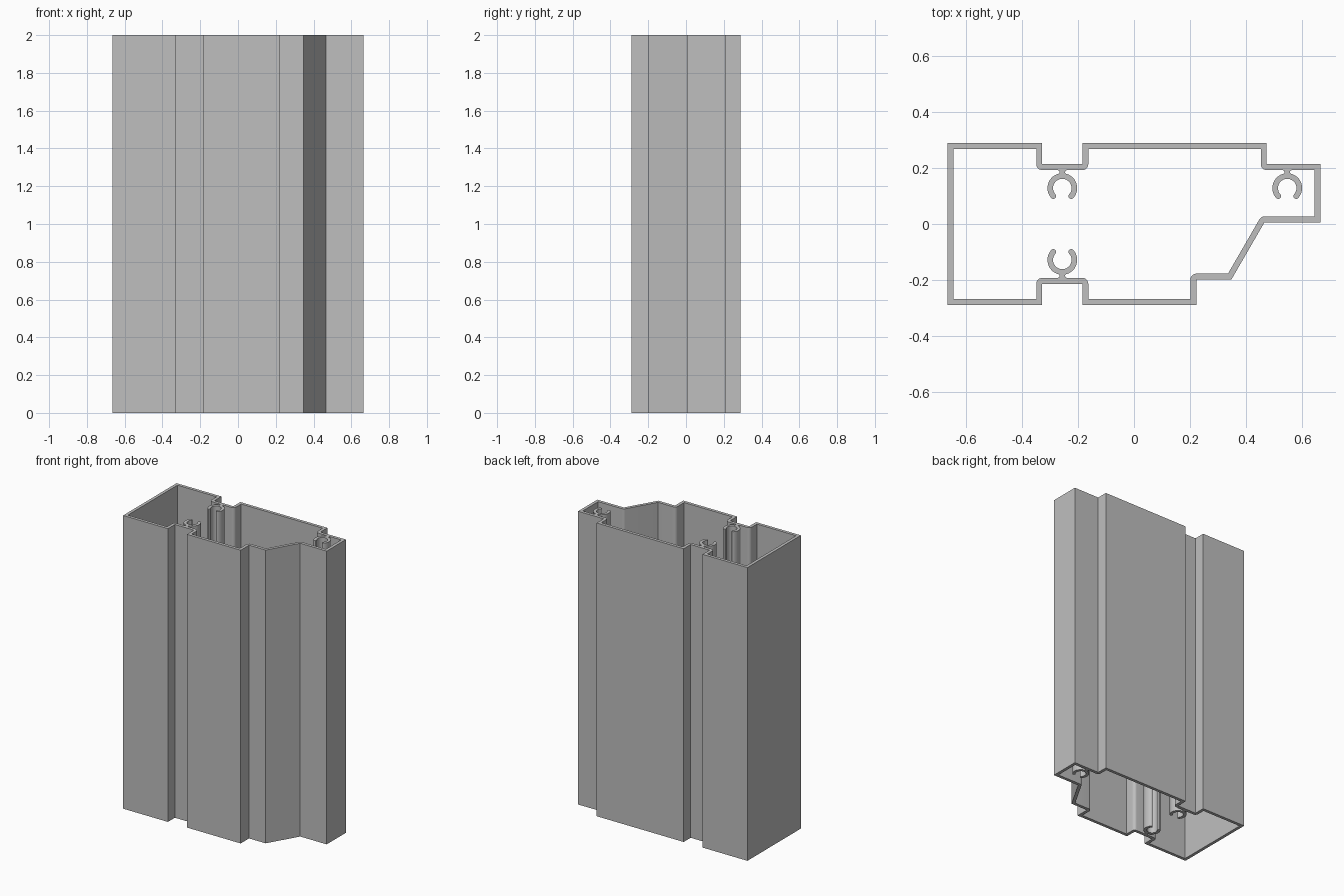
import bpy, bmesh, math
from mathutils import Vector

cube = bpy.data.objects.get("Cube")
if cube:
    bpy.data.objects.remove(cube)

LENGTH = 2.0
WALL = 0.021

metal = bpy.data.materials.new("plain grey metal")
metal.use_nodes = True
metal.diffuse_color = (0.52, 0.52, 0.52, 1)
metal.node_tree.nodes["Principled BSDF"].inputs["Base Color"].default_value = metal.diffuse_color


def extrude_profile(name, loops):
    """Fill closed 2D loops (the second one is a hole) and extrude them upwards."""
    bm = bmesh.new()
    edges = []
    for loop in loops:
        verts = [bm.verts.new((p[0], p[1], 0)) for p in loop]
        edges += [bm.edges.new((a, b)) for a, b in zip(verts, verts[1:] + verts[:1])]
    bmesh.ops.triangle_fill(bm, edges=edges, use_beauty=True)
    result = bmesh.ops.extrude_face_region(bm, geom=bm.faces[:])
    top = [g for g in result["geom"] if isinstance(g, bmesh.types.BMVert)]
    bmesh.ops.translate(bm, verts=top, vec=(0, 0, LENGTH))
    bmesh.ops.recalc_face_normals(bm, faces=bm.faces[:])
    mesh = bpy.data.meshes.new(name)
    bm.to_mesh(mesh)
    bm.free()
    mesh.materials.append(metal)
    obj = bpy.data.objects.new(name, mesh)
    bpy.context.collection.objects.link(obj)
    bpy.ops.object.select_all(action="DESELECT")
    obj.select_set(True)
    bpy.context.view_layer.objects.active = obj
    bpy.ops.object.shade_smooth_by_angle(angle=math.radians(30))
    return obj


def arc(cx, cy, r, a0, a1, steps):
    angles = [math.radians(a0 + (a1 - a0) * i / steps) for i in range(steps + 1)]
    return [(cx + r * math.cos(a), cy + r * math.sin(a)) for a in angles]


def inset_loop(points, dist):
    """Offset a counter-clockwise outline inwards, rounding the re-entrant corners."""
    out = []
    for i, p in enumerate(points):
        before = (Vector(p) - Vector(points[i - 1])).normalized()
        after = (Vector(points[(i + 1) % len(points)]) - Vector(p)).normalized()
        n0, n1 = Vector((-before.y, before.x)), Vector((-after.y, after.x))
        if before.cross(after) > 0:
            out.append(Vector(p) + (n0 + n1) * dist / (1 + n0.dot(n1)))
        else:
            a0 = math.degrees(math.atan2(n0.y, n0.x))
            turn = math.degrees(math.acos(max(-1, min(1, n0.dot(n1)))))
            out += arc(p[0], p[1], dist, a0, a0 - turn, 6)
    return out


# Hollow tube wall with grooves, a step and a sloped side
X, Y, GROOVE = 0.665, 0.288, 0.213
G0, G1 = -0.327, -0.184
outline = [
    (-X, -Y), (G0, -Y), (G0, -GROOVE), (G1, -GROOVE), (G1, -Y),
    (0.222, -Y), (0.222, -0.198), (0.347, -0.198), (0.465, 0.006), (X, 0.006),
    (X, GROOVE), (0.473, GROOVE), (0.473, Y),
    (G1, Y), (G1, GROOVE), (G0, GROOVE), (G0, Y), (-X, Y),
]
extrude_profile("tube_wall", [outline, inset_loop(outline, WALL)])


# Open C-shaped screw channels, each on a short waisted stem
def screw_channel(name, cx, side):
    cy = 0.128
    outer, inner = 0.053, 0.033
    mid, tip = (outer + inner) / 2, (outer - inner) / 2
    opening = -42
    tx, ty = mid * math.cos(math.radians(opening)), mid * math.sin(math.radians(opening))
    seat = GROOVE - WALL - cy + 0.001
    # right half of the section, from the stem round to the inside of the arc
    half = [(0.017, seat), (0.011, seat - 0.004), (0.009, seat - 0.010)]
    half += arc(0, 0, outer, 76, opening, 12)
    half += arc(tx, ty, tip, opening, opening - 180, 6)[1:]
    half += arc(0, 0, inner, opening, 84, 12)[1:]
    section = half + [(-x, y) for x, y in reversed(half)]
    extrude_profile(name, [[(cx + x, side * (cy + y)) for x, y in section]])


groove_mid = (G0 + G1) / 2
screw_channel("back_screw_channel", groove_mid, 1)
screw_channel("front_screw_channel", groove_mid, -1)
screw_channel("corner_screw_channel", 0.546, 1)
